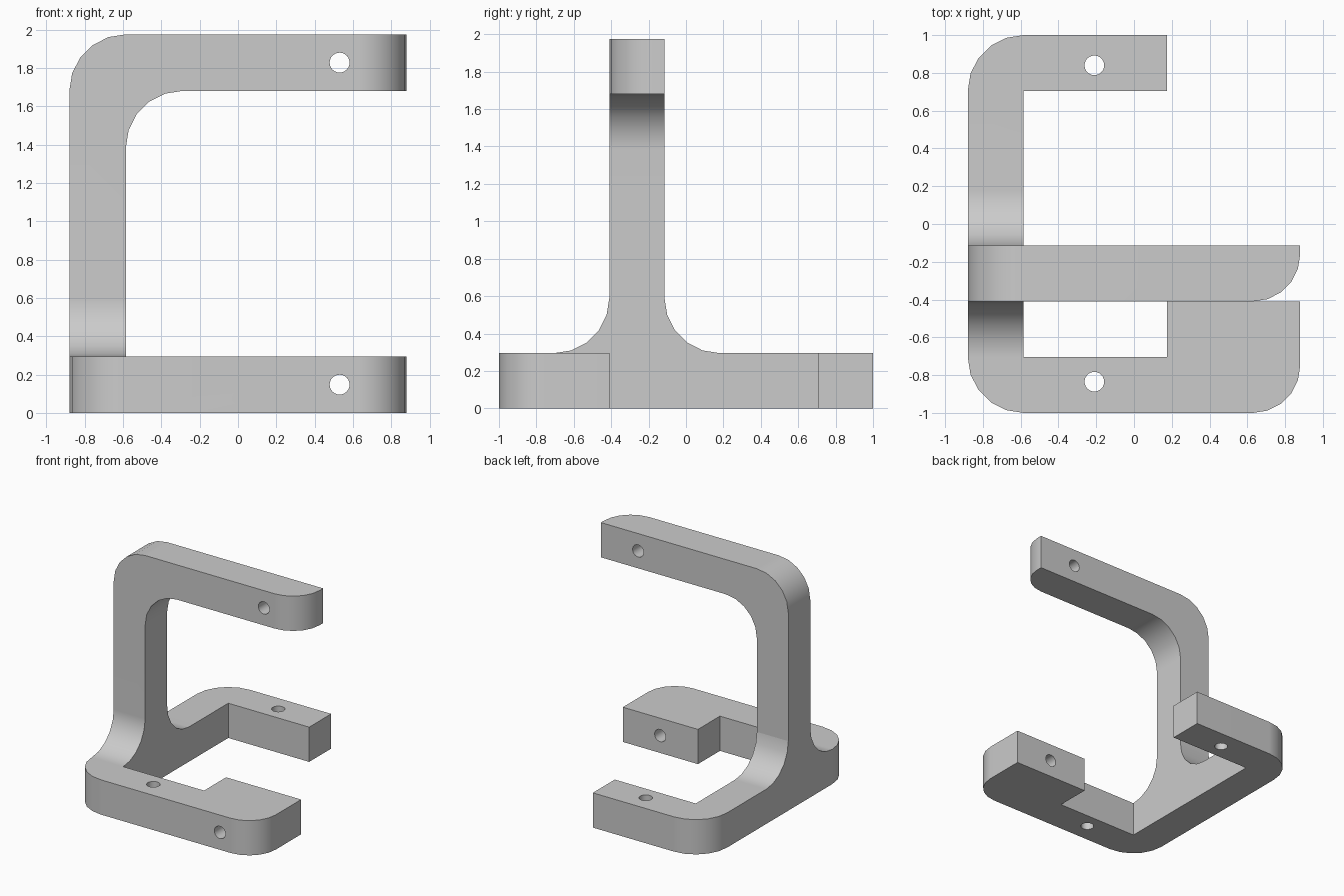
import bpy
import bmesh
from math import sin, cos, pi, radians
from mathutils import Vector

cube = bpy.data.objects.get("Cube")
if cube:
    bpy.data.objects.remove(cube, do_unlink=True)

T = 0.295            # bar thickness
W, D, H = 0.88, 1.0, 1.975
INNER = -W + T       # inner side of the spine
Y0, Y1 = -0.41, -0.41 + T   # depth of the upright
END_R = 0.25

grey = bpy.data.materials.new("light grey")
grey.diffuse_color = (0.6, 0.6, 0.6, 1)
grey.use_nodes = True
grey.node_tree.nodes["Principled BSDF"].inputs["Base Color"].default_value = (0.6, 0.6, 0.6, 1)


def arc(cx, cy, r, start, end, steps=5):
    """Points of an arc, angles in degrees."""
    angles = [radians(start + (end - start) * i / steps) for i in range(steps + 1)]
    return [(cx + r * cos(a), cy + r * sin(a)) for a in angles]


def prism(name, outline, place, direction):
    """Extrude a 2D outline; place maps its points to 3D."""
    bm = bmesh.new()
    face = bm.faces.new([bm.verts.new(place(u, v)) for u, v in outline])
    grown = bmesh.ops.extrude_face_region(bm, geom=[face])
    moved = [g for g in grown["geom"] if isinstance(g, bmesh.types.BMVert)]
    bmesh.ops.translate(bm, verts=moved, vec=Vector(direction))
    bmesh.ops.recalc_face_normals(bm, faces=bm.faces)
    mesh = bpy.data.meshes.new(name)
    bm.to_mesh(mesh)
    bm.free()
    obj = bpy.data.objects.new(name, mesh)
    bpy.context.collection.objects.link(obj)
    mesh.materials.append(grey)
    return obj


def combine(target, other, operation):
    """Boolean the other object into the target and delete it."""
    mod = target.modifiers.new("combine", "BOOLEAN")
    mod.operation = operation
    mod.solver = "EXACT"
    mod.object = other
    bpy.context.view_layer.objects.active = target
    bpy.ops.object.modifier_apply(modifier=mod.name)
    bpy.data.objects.remove(other, do_unlink=True)


# Base: C-shaped bar with a wider block at the front arm
STOP = 0.175
base_outline = (
    arc(-W + T, -D + T, T, 180, 270)
    + arc(W - END_R, -D + END_R, END_R, 270, 360)
    + [(W, Y0), (STOP, Y0), (STOP, -D + T), (INNER, -D + T),
       (INNER, D - T), (STOP, D - T), (STOP, D)]
    + arc(-W + T, D - T, T, 90, 180)
)
bracket = prism("bracket", base_outline, lambda x, y: (x, y, 0), (0, 0, T))

# Foot: flared root of the upright, fillets on both sides
foot_outline = (
    arc(Y0 - T, 2 * T, T, 270, 360)
    + arc(Y1 + T, 2 * T, T, 180, 270)
)
foot = prism("foot", foot_outline, lambda y, z: (-W, y, z), (T, 0, 0))

# Upright: post bending into the top arm
upright_outline = (
    [(-W, 2 * T)] + arc(-W + T, H - T, T, 180, 90)
    + [(W, H), (W, H - T)]
    + arc(INNER + T, H - 2 * T, T, 90, 180)
    + [(INNER, 2 * T)]
)
upright = prism("upright", upright_outline, lambda x, z: (x, Y0, z), (0, T, 0))

# Round the front corner of the top arm's tip
bm = bmesh.new()
bm.from_mesh(upright.data)
tip = [e for e in bm.edges
       if all(abs(v.co.x - W) < 0.001 and abs(v.co.y - Y0) < 0.001 for v in e.verts)]
bmesh.ops.bevel(bm, geom=tip, offset=END_R, segments=5, profile=0.5, affect="EDGES")
bm.to_mesh(upright.data)
bm.free()

combine(foot, upright, "UNION")
combine(bracket, foot, "UNION")

# Bolt holes: two along y, two along z
circle = arc(0, 0, 0.052, 0, 360, 24)[:-1]
for x, z in ((0.53, T / 2), (0.53, H - T / 2)):
    hole = prism("hole_cutter", circle, lambda u, v: (x + u, -1.2, z + v), (0, 1.3, 0))
    combine(bracket, hole, "DIFFERENCE")
for y in (-D + 0.165, D - 0.16):
    hole = prism("hole_cutter", circle, lambda u, v: (-0.21 + u, y + v, -0.2), (0, 0, 0.7))
    combine(bracket, hole, "DIFFERENCE")

# Smooth bends, crisp edges
bpy.ops.object.select_all(action="DESELECT")
bracket.select_set(True)
bpy.context.view_layer.objects.active = bracket
bpy.ops.object.shade_smooth_by_angle(angle=radians(30))
normals = bracket.modifiers.new("even_normals", "WEIGHTED_NORMAL")
normals.keep_sharp = True
